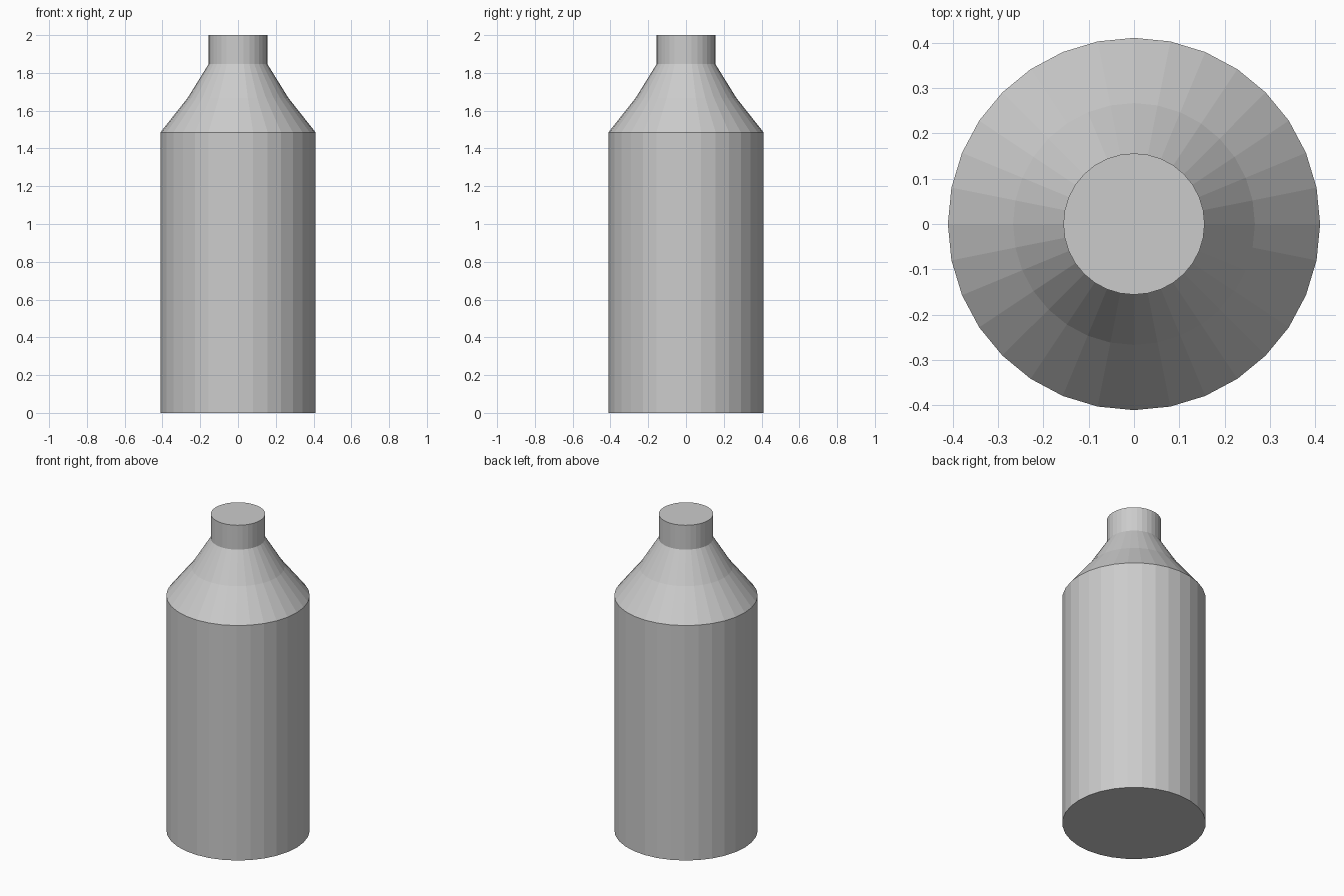
import bpy, bmesh
from math import cos, sin, tau

if "Cube" in bpy.data.objects:
    bpy.data.objects.remove(bpy.data.objects["Cube"])

SIDES = 32
# Bottle profile: (radius, height)
PROFILE = [(0.411, 0.0), (0.411, 1.485), (0.267, 1.667), (0.156, 1.846), (0.156, 2.0)]


def lathe(name, profile):
    bm = bmesh.new()
    rings = [[bm.verts.new((r * cos(tau * i / SIDES), r * sin(tau * i / SIDES), z))
              for i in range(SIDES)] for r, z in profile]
    # Walls between neighbouring rings
    for low, high in zip(rings, rings[1:]):
        for i in range(SIDES):
            j = (i + 1) % SIDES
            bm.faces.new((low[i], low[j], high[j], high[i]))
    # Base and top caps
    bm.faces.new(rings[0][::-1])
    bm.faces.new(rings[-1])
    mesh = bpy.data.meshes.new(name)
    bm.to_mesh(mesh)
    bm.free()
    obj = bpy.data.objects.new(name, mesh)
    bpy.context.collection.objects.link(obj)
    return obj


# Bottle with straight body, two-step shoulder and neck
lathe("bottle", PROFILE)
